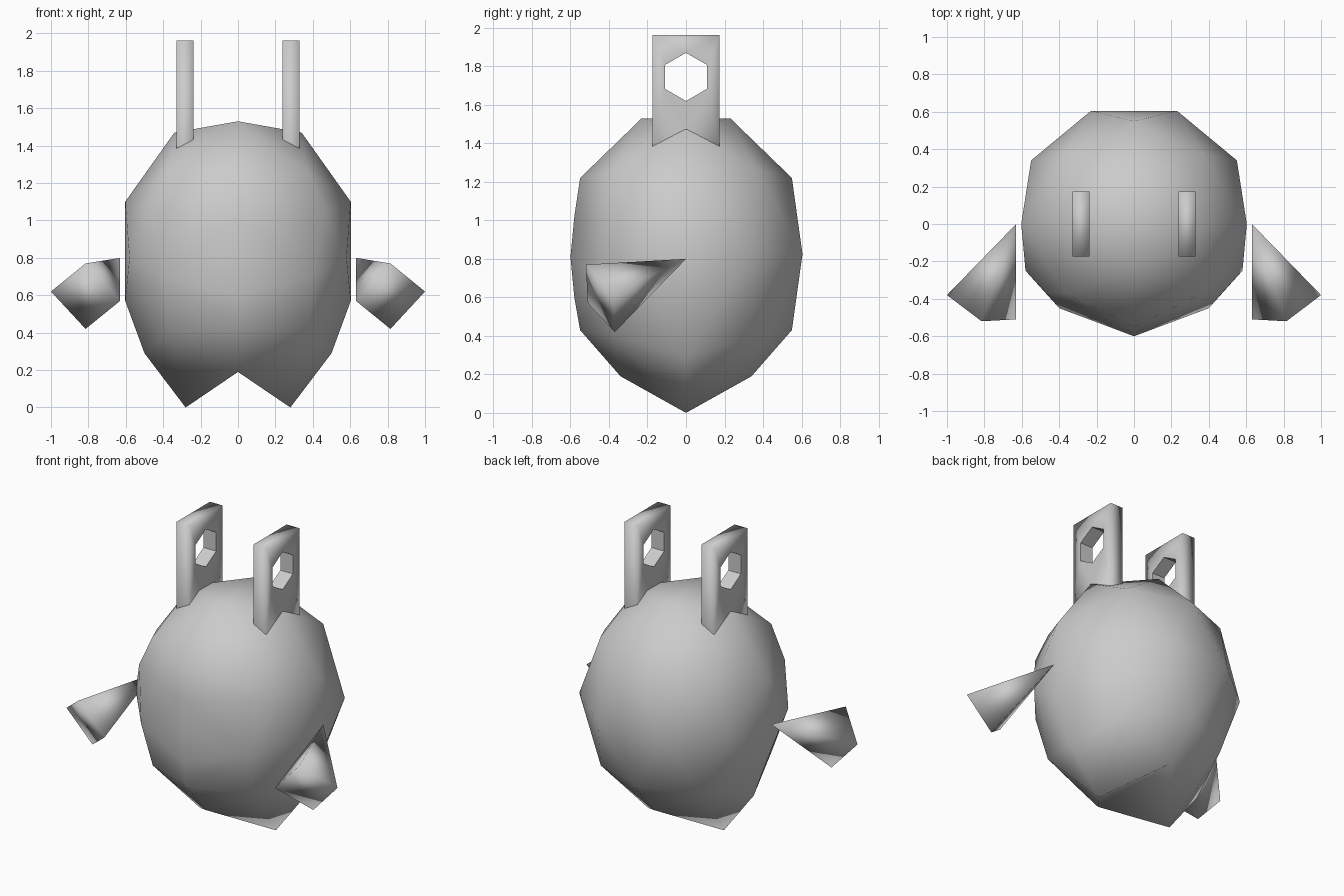
import bpy, bmesh, math
from mathutils import Vector

cube = bpy.data.objects.get("Cube")
if cube:
    bpy.data.objects.remove(cube, do_unlink=True)

GREY = 0.6
grey = bpy.data.materials.new("plain_grey")
grey.use_nodes = True
grey.diffuse_color = (GREY, GREY, GREY, 1)
grey.node_tree.nodes["Principled BSDF"].inputs["Base Color"].default_value = (GREY, GREY, GREY, 1)


def finish(bm, name):
    """Turn a bmesh into a smooth shaded grey object."""
    bmesh.ops.recalc_face_normals(bm, faces=bm.faces[:])
    for face in bm.faces:
        face.smooth = True
    mesh = bpy.data.meshes.new(name)
    bm.to_mesh(mesh)
    bm.free()
    mesh.materials.append(grey)
    obj = bpy.data.objects.new(name, mesh)
    bpy.context.collection.objects.link(obj)
    return obj


def hull(bm, points):
    """Wrap points in a convex skin."""
    verts = [bm.verts.new(p) for p in points]
    bmesh.ops.convex_hull(bm, input=verts)
    loose = [v for v in bm.verts if not v.link_faces]
    bmesh.ops.delete(bm, geom=loose, context='VERTS')


def nearest(bm, p):
    return min(bm.verts, key=lambda v: (v.co - Vector(p)).length)


def mirrored(points):
    """Add the mirror image of each point that is off the middle plane."""
    return points + [(-x, y, z) for x, y, z in points if x]


# Body: faceted egg with a slightly rounder front
MID = 0.825
half = [
    (0, 0.23, 1.53), (0, -0.23, 1.53),              # crown
    (0.34, 0, 1.47),
    (0.37, 0.37, 1.26), (0.37, -0.37, 1.26),
    (0, 0.55, 1.22), (0, -0.55, 1.22),
    (0.603, 0, 1.1), (0.603, 0, 0.57),              # sides
    (0.55, 0.34, MID), (0.23, 0.605, MID),          # back
    (0.58, -0.25, 0.8), (0.47, -0.37, 1.05),        # front
    (0.4, -0.45, 0.7), (0, -0.6, 0.81),
    (0, -0.58, 1.02), (0, -0.58, 0.6),
    (0, 0.55, 0.43), (0, -0.55, 0.43),              # underside
    (0.37, 0.37, 0.4), (0.37, -0.37, 0.4),
    (0.5, 0, 0.29),
    (0, 0.34, 0.19), (0, -0.34, 0.19),
]
body = bmesh.new()
hull(body, mirrored(half))

# Feet: pull a point down out of each half of the underside
for side in (1, -1):
    ring = [nearest(body, p) for p in (
        (side * 0.5, 0, 0.29), (side * 0.37, 0.37, 0.4), (0, 0.34, 0.19),
        (0, -0.34, 0.19), (side * 0.37, -0.37, 0.4))]
    old = [f for f in body.faces if all(v in ring for v in f.verts)]
    bmesh.ops.delete(body, geom=old, context='FACES_ONLY')
    tip = body.verts.new((side * 0.28, 0, 0))
    for i in range(5):
        body.faces.new((ring[i], ring[(i + 1) % 5], tip))
finish(body, "body")


# Ears: upright plates with a hexagonal hole, notched to sit on the body
def make_ear(name, side):
    bm = bmesh.new()
    outline = [(-0.175, 1.38), (0, 1.46), (0.175, 1.38), (0.175, 1.962), (-0.175, 1.962)]
    hole = [(0.125 * math.sin(math.radians(60 * i)),
             1.745 + 0.125 * math.cos(math.radians(60 * i))) for i in range(6)]
    for loop in (outline, hole):
        vs = [bm.verts.new((side * 0.237, y, z)) for y, z in loop]
        for i in range(len(vs)):
            bm.edges.new((vs[i - 1], vs[i]))
    bmesh.ops.triangle_fill(bm, edges=bm.edges[:], use_beauty=True, normal=(1, 0, 0))
    grown = bmesh.ops.extrude_face_region(bm, geom=bm.faces[:], use_keep_orig=True)
    moved = [g for g in grown["geom"] if isinstance(g, bmesh.types.BMVert)]
    bmesh.ops.translate(bm, verts=moved, vec=(side * 0.093, 0, 0))
    # crisp rims on the hole and the notch
    for edge in bm.edges:
        inner = all((v.co.yz - Vector((0, 1.745))).length < 0.13 for v in edge.verts)
        low = all(v.co.z < 1.5 for v in edge.verts)
        edge.smooth = not (inner or low)
    finish(bm, name)


# Arms: four-sided cones widening toward the front, floating beside the body
def make_arm(name, side):
    bm = bmesh.new()
    hull(bm, [(side * x, y, z) for x, y, z in (
        (0.63, 0, 0.8), (0.815, -0.52, 0.77), (1, -0.38, 0.62),
        (0.815, -0.37, 0.42), (0.63, -0.51, 0.57))])
    finish(bm, name)


for label, side in (("left", 1), ("right", -1)):
    make_ear(label + "_ear", side)
    make_arm(label + "_arm", side)
